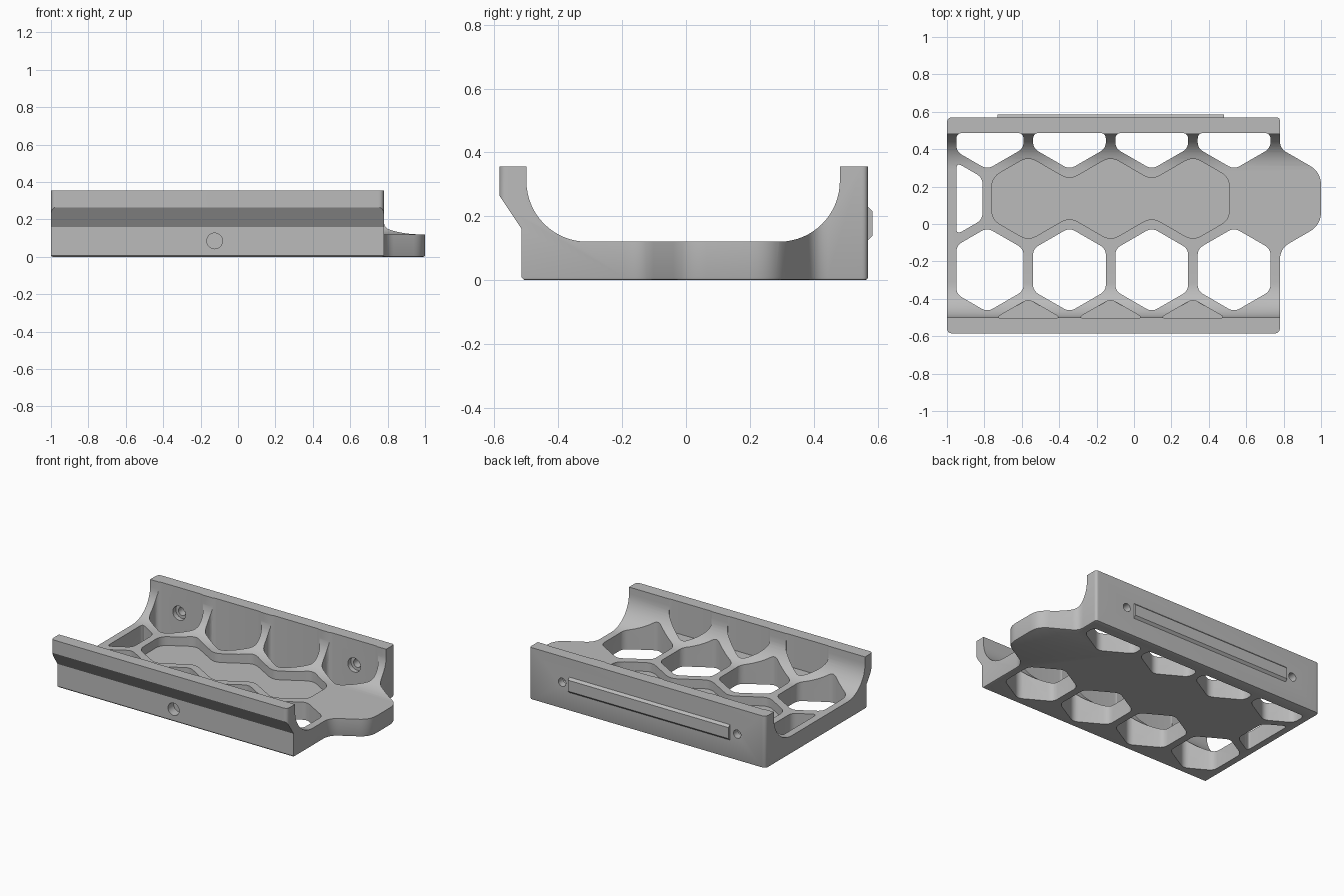
import bpy
import bmesh
from math import sin, cos, pi, sqrt
from mathutils import Vector

cube = bpy.data.objects.get("Cube")
if cube:
    bpy.data.objects.remove(cube, do_unlink=True)

grey = bpy.data.materials.new("plain_grey")
grey.use_nodes = True
GREY = (0.5, 0.5, 0.5, 1)
grey.diffuse_color = GREY
grey.node_tree.nodes["Principled BSDF"].inputs["Base Color"].default_value = GREY

# Lattice layout
PITCH = 0.44
ROW = PITCH * sqrt(3) / 2
HEX_R = 0.225
MID_X, MID_Y = -0.125, 0.136
LEFT, BACK, FRONT = -0.95, 0.487, -0.503
FLOOR, TOP = 0.12, 0.355

AXES = {
    "x": lambda a, b, h: (h, a, b),
    "y": lambda a, b, h: (a, h, b),
    "z": lambda a, b, h: (a, b, h),
}


def prism(name, points, axis, lo, hi, chamfer=0):
    """Extrude an outline along an axis, optionally chamfering the low end."""
    bm = bmesh.new()
    ends = [[bm.verts.new(AXES[axis](a, b, h)) for a, b in points] for h in (lo, hi)]
    base = bm.faces.new(ends[0])
    bm.faces.new(ends[1])
    n = len(points)
    for i in range(n):
        j = (i + 1) % n
        bm.faces.new((ends[0][i], ends[0][j], ends[1][j], ends[1][i]))
    bmesh.ops.recalc_face_normals(bm, faces=bm.faces)
    if chamfer:
        bmesh.ops.bevel(bm, geom=list(base.edges), offset=chamfer, segments=2,
                        profile=0.5, affect="EDGES")
    mesh = bpy.data.meshes.new(name)
    bm.to_mesh(mesh)
    bm.free()
    mesh.materials.append(grey)
    obj = bpy.data.objects.new(name, mesh)
    bpy.context.collection.objects.link(obj)
    return obj


def rounded(points, setback=0.035, steps=5):
    """Round the corners; a third value on a point overrides the setback."""
    out = []
    for i, p in enumerate(points):
        c = Vector(p[:2])
        before = Vector(points[i - 1][:2]) - c
        after = Vector(points[(i + 1) % len(points)][:2]) - c
        want = p[2] if len(p) > 2 else setback
        t = min(want, 0.45 * before.length, 0.45 * after.length)
        a, b = c + before.normalized() * t, c + after.normalized() * t
        for k in range(steps + 1):
            s = k / steps
            out.append(tuple(a * (1 - s) ** 2 + c * 2 * s * (1 - s) + b * s * s))
    return out


def clip(points, axis, limit, sign):
    """Keep the part of an outline where sign * coordinate >= sign * limit."""
    out = []
    for i, p in enumerate(points):
        q = points[(i + 1) % len(points)]
        dp, dq = sign * (p[axis] - limit), sign * (q[axis] - limit)
        if dp >= 0:
            out.append(p)
        if dp * dq < 0:
            s = dp / (dp - dq)
            out.append(tuple(u + (v - u) * s for u, v in zip(p, q)))
    return out


def hexagon(x, y):
    pts = [(x + HEX_R * sin(k * pi / 3), y + HEX_R * cos(k * pi / 3)) for k in range(6)]
    for axis, limit, sign in ((0, LEFT, 1), (1, BACK, -1), (1, FRONT, 1)):
        pts = clip(pts, axis, limit, sign)
    return rounded(pts)


def disc(x, z, r, n=32):
    return [(x + r * cos(2 * pi * k / n), z + r * sin(2 * pi * k / n)) for k in range(n)]


def combine(target, tool, operation="DIFFERENCE"):
    mod = target.modifiers.new("cut", "BOOLEAN")
    mod.operation = operation
    mod.solver = "EXACT"
    mod.object = tool
    bpy.context.view_layer.objects.active = target
    bpy.ops.object.modifier_apply(modifier=mod.name)
    bpy.data.objects.remove(tool, do_unlink=True)


# Cradle cross-section with curved inner walls
R = TOP - FLOOR - 0.045
STEPS = 16
turn = [k * pi / 2 / STEPS for k in range(STEPS + 1)]
back_in, front_in = 0.482, -0.5
section = [(-0.507, -0.1), (0.7, -0.1), (0.7, TOP), (back_in, TOP)]
section += [(back_in - R + R * cos(t), FLOOR + R - R * sin(t)) for t in turn]
section += [(front_in + R - R * sin(t), FLOOR + R - R * cos(t)) for t in turn]
section += [(front_in, TOP), (-0.645, TOP), (-0.515, 0.16), (-0.515, 0.008), (-0.507, 0)]
cradle = prism("cradle", section, "x", -1.2, 1.2)

# Plan outline including the end tab
outline = [(-1, -0.585, 0.03), (0.78, -0.585, 0.03), (0.78, -0.132, 0.06),
           (1, -0.005, 0.07), (1, 0.277, 0.07), (0.78, 0.404, 0.04),
           (0.78, 0.57, 0.02), (-1, 0.57, 0.03)]
combine(cradle, prism("plan_cutter", rounded(outline, steps=8), "z", 0, 0.6, 0.008),
        "INTERSECT")

# Through holes: front row, back row and the half cell at the left end
cells = [(MID_X + (k - 1.5) * PITCH, MID_Y + side * ROW)
         for side in (-1, 1) for k in range(4)]
cells.append((MID_X - 2 * PITCH, MID_Y))
for x, y in cells:
    combine(cradle, prism("hole_cutter", hexagon(x, y), "z", -0.2, 0.6))

# Blind scoops in the front wall
for k in (-1, 0, 1):
    shape = hexagon(MID_X + k * PITCH, MID_Y - 2 * ROW)
    combine(cradle, prism("scoop_cutter", shape, "z", 0.135, 0.6))

# Recessed pocket made from three merged cells
half = HEX_R * sqrt(3) / 2
notch = HEX_R - PITCH / 2 / sqrt(3)
edge = [(-PITCH - half, HEX_R / 2)]
edge += [(k * PITCH / 2, notch if k % 2 else HEX_R) for k in range(-2, 3)]
edge += [(PITCH + half, HEX_R / 2)]
ring = edge + [(x, -y) for x, y in reversed(edge)]
ring = [(MID_X + x, MID_Y + y) for x, y in ring]
combine(cradle, prism("pocket_cutter", rounded(ring, 0.05), "z", 0.06, 0.6))

# Counterbored screw holes through the back wall
for side in (-1, 1):
    x = MID_X + side * 1.5 * PITCH
    combine(cradle, prism("screw_cutter", disc(x, 0.18, 0.028), "y", 0.45, 0.7))
    combine(cradle, prism("bore_cutter", disc(x, 0.18, 0.048), "y", 0.4, 0.52))

# Blind round hole in the front face
combine(cradle, prism("front_hole_cutter", disc(MID_X, 0.085, 0.042), "y", -0.6, -0.455))

# Chamfered locating rail on the back
rail_section = [(0.56, 0.125), (0.57, 0.125), (0.585, 0.14),
                (0.585, 0.215), (0.57, 0.23), (0.56, 0.23)]
rail = prism("back_rail", rail_section, "x", MID_X - 0.605, MID_X + 0.605)

# Smooth curved walls, keep edges crisp
for obj in (cradle, rail):
    bpy.ops.object.select_all(action="DESELECT")
    obj.select_set(True)
    bpy.context.view_layer.objects.active = obj
    bpy.ops.object.shade_smooth_by_angle(angle=pi / 6)
